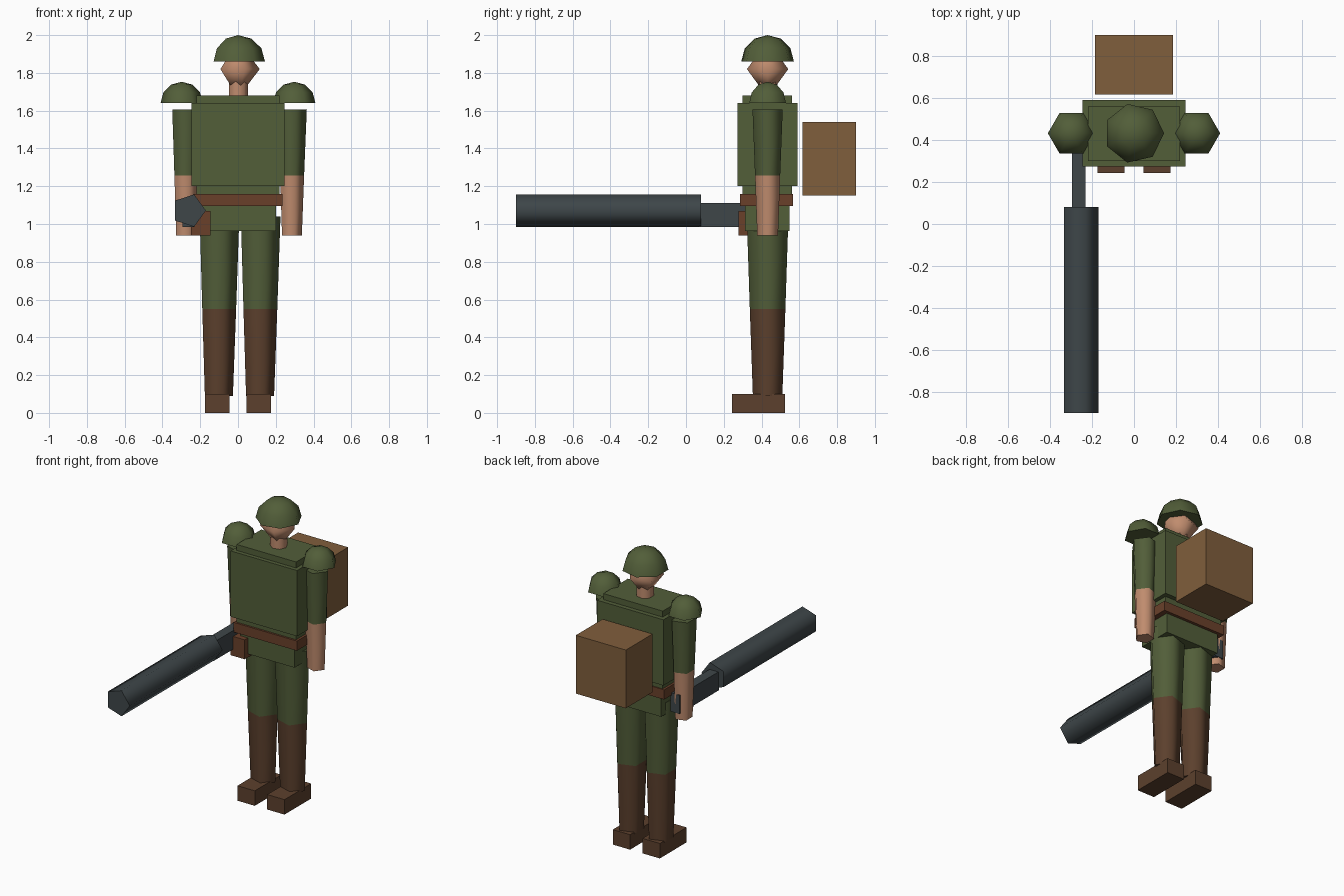
import bpy, bmesh
from math import sin, cos, pi, radians
from mathutils import Matrix

cube = bpy.data.objects.get("Cube")
if cube:
    bpy.data.objects.remove(cube, do_unlink=True)

MID_Y = 0.432  # body axis


def material(name, srgb):
    rgba = [((c / 255 + 0.055) / 1.055) ** 2.4 for c in srgb] + [1]
    mat = bpy.data.materials.new(name)
    mat.use_nodes = True
    mat.diffuse_color = rgba
    mat.node_tree.nodes["Principled BSDF"].inputs["Base Color"].default_value = rgba
    return mat


green = material("olive cloth", (82, 94, 57))
skin = material("skin", (192, 140, 110))
boot_brown = material("boot leather", (92, 64, 45))
belt_brown = material("belt leather", (106, 64, 42))
pack_brown = material("pack canvas", (128, 94, 60))
metal = material("gun metal", (62, 70, 73))


def add(name, bm, mats):
    bmesh.ops.recalc_face_normals(bm, faces=bm.faces)
    mesh = bpy.data.meshes.new(name)
    bm.to_mesh(mesh)
    bm.free()
    for mat in mats:
        mesh.materials.append(mat)
    obj = bpy.data.objects.new(name, mesh)
    bpy.context.scene.collection.objects.link(obj)
    return obj


def box(name, x, y, z, mat):
    """Box from (low, high) ranges."""
    bm = bmesh.new()
    size = [b - a for a, b in (x, y, z)]
    mid = [(a + b) / 2 for a, b in (x, y, z)]
    bmesh.ops.create_cube(bm, size=1, matrix=Matrix.Translation(mid) @ Matrix.Diagonal((*size, 1)))
    return add(name, bm, [mat])


def lathe(name, sides, x, y, profile, mats, smooth=80):
    """Turn (radius, z) points around a vertical axis, with a corner towards +x.
    With two materials, the second one covers the first band of the profile."""
    bm = bmesh.new()
    rings = []
    for r, z in profile:
        count = sides if r else 1
        rings.append([bm.verts.new((x + r * cos(2 * pi * i / sides), y + r * sin(2 * pi * i / sides), z))
                      for i in range(count)])
    for band, (low, high) in enumerate(zip(rings, rings[1:])):
        for i in range(sides):
            j = (i + 1) % sides
            corners = [low[i % len(low)], low[j % len(low)], high[j % len(high)], high[i % len(high)]]
            face = bm.faces.new(list(dict.fromkeys(corners)))
            face.material_index = 1 if band == 0 and len(mats) > 1 else 0
    for ring, index in ((rings[0], len(mats) - 1), (rings[-1], 0)):
        if len(ring) > 1:
            bm.faces.new(ring).material_index = index
    obj = add(name, bm, mats)
    for poly in obj.data.polygons:
        poly.use_smooth = True
    obj.data.set_sharp_from_angle(angle=radians(smooth))
    return obj


def dome(name, sides, x, base, radius, height):
    profile = [(radius * cos(a), base + height * sin(a)) for a in (0, pi / 6, pi / 3)]
    lathe(name, sides, x, MID_Y, profile + [(0, base + height)], [green], 65)


# Head, neck and helmet
lathe("head", 5, 0, MID_Y, [(0, 1.67), (0.115, 1.82), (0, 1.97)], [skin])
lathe("neck", 7, 0, MID_Y, [(0.053, 1.66), (0.053, 1.76)], [skin])
dome("helmet", 7, 0, 1.86, 0.143, 0.14)

# Torso, vest, belt and hips
box("torso", (-0.22, 0.22), (0.30, 0.56), (1.1, 1.68), green)
box("vest", (-0.246, 0.246), (0.273, 0.59), (1.2, 1.64), green)
box("belt", (-0.235, 0.235), (0.287, 0.567), (1.095, 1.16), belt_brown)
box("hips", (-0.2, 0.2), (0.312, 0.548), (0.963, 1.1), green)

# Limbs, mirrored to both sides
for side, s in (("left", 1), ("right", -1)):
    lathe(side + "_leg", 5, s * 0.109, MID_Y, [(0.082, 0.09), (0.099, 0.55), (0.116, 1.04)],
          [green, boot_brown])
    box(side + "_boot", (s * 0.11 - 0.064, s * 0.11 + 0.064), (0.243, 0.525), (0, 0.1), boot_brown)
    lathe(side + "_arm", 5, s * 0.28, MID_Y, [(0.058, 0.94), (0.07, 1.257), (0.084, 1.605)],
          [green, skin])
    dome(side + "_shoulder_pad", 6, s * 0.298, 1.64, 0.112, 0.113)

# Gear
box("backpack", (-0.185, 0.185), (0.617, 0.9), (1.15, 1.54), pack_brown)
box("holster", (-0.25, -0.145), (0.278, 0.38), (0.94, 1.07), belt_brown)
box("gun_body", (-0.295, -0.23), (0.07, 0.49), (0.985, 1.11), metal)
barrel = lathe("gun_barrel", 5, 0, 0, [(0.09, -0.08), (0.09, 0.9)], [metal])
barrel.matrix_world = Matrix.Translation((-0.26, 0, 1.071)) @ Matrix.Rotation(pi / 2, 4, "X")
